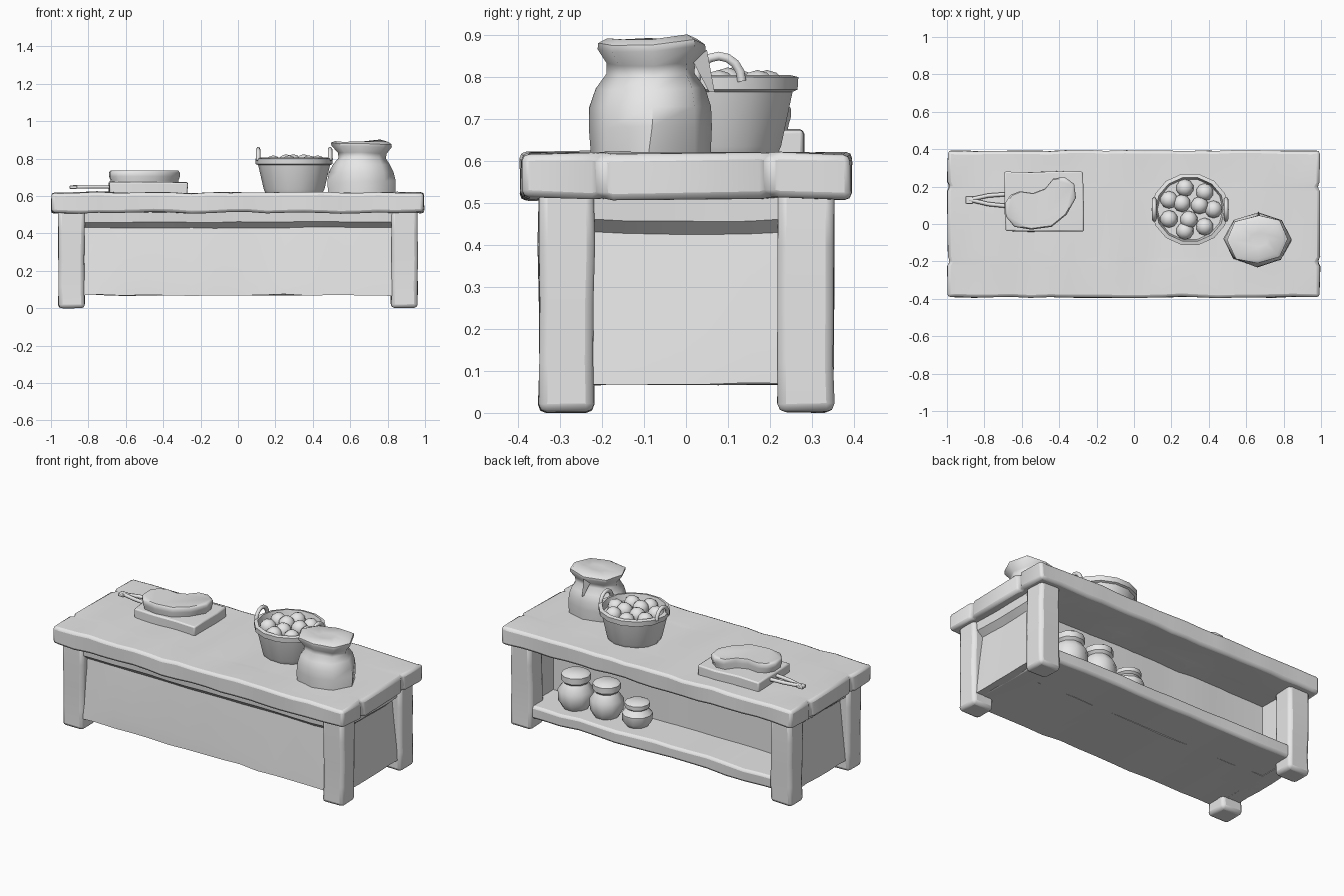
import bpy, bmesh, math
from mathutils import Vector, noise

cube = bpy.data.objects.get("Cube")
if cube:
    bpy.data.objects.remove(cube)

clay = bpy.data.materials.new("light_grey")
clay.use_nodes = True
GREY = (0.8, 0.8, 0.8, 1)
clay.diffuse_color = GREY
clay.node_tree.nodes["Principled BSDF"].inputs["Base Color"].default_value = GREY


def finish(name, bm, bevel=0, rough=0, angle=40):
    """Turn a bmesh into a worn, softly shaded object."""
    for v in bm.verts:
        v.co += noise.noise_vector(v.co * 6) * rough
    bmesh.ops.recalc_face_normals(bm, faces=bm.faces)
    mesh = bpy.data.meshes.new(name)
    bm.to_mesh(mesh)
    bm.free()
    mesh.materials.append(clay)
    ob = bpy.data.objects.new(name, mesh)
    bpy.context.collection.objects.link(ob)
    bpy.ops.object.select_all(action="DESELECT")
    ob.select_set(True)
    bpy.context.view_layer.objects.active = ob
    if bevel:
        mod = ob.modifiers.new("worn_edges", "BEVEL")
        mod.width = bevel
        mod.segments = 2
        mod.limit_method = "ANGLE"
        mod.angle_limit = math.radians(40)
    bpy.ops.object.shade_smooth_by_angle(angle=math.radians(angle))


def cut(bm, axis, places):
    """Add edge loops across the mesh at the given places on an axis."""
    normal = Vector((0, 0, 0))
    normal[axis] = 1
    for p in places:
        bmesh.ops.bisect_plane(bm, geom=bm.verts[:] + bm.edges[:] + bm.faces[:],
                               plane_co=normal * p, plane_no=normal)


def box_mesh(low, high):
    low, high = Vector(low), Vector(high)
    bm = bmesh.new()
    bmesh.ops.create_cube(bm, size=1)
    for v in bm.verts:
        v.co = (low + high) / 2 + v.co * (high - low)
    return bm


def loft(bm, rings):
    """Skin a list of equal closed rings of points and cap the ends."""
    loops = [[bm.verts.new(p) for p in ring] for ring in rings]
    for a, b in zip(loops, loops[1:]):
        for i in range(len(a)):
            j = (i + 1) % len(a)
            bm.faces.new((a[i], a[j], b[j], b[i]))
    bm.faces.new(loops[0])
    bm.faces.new(loops[-1])


def lathe(name, profile, at, sides=12, squash=1, rough=0, angle=40):
    bm = bmesh.new()
    rings = []
    for r, z in profile:
        rings.append([(at[0] + r * math.cos(math.tau * i / sides),
                       at[1] + r * squash * math.sin(math.tau * i / sides),
                       at[2] + z) for i in range(sides)])
    loft(bm, rings)
    finish(name, bm, rough=rough, angle=angle)


def tube(name, points, radius):
    data = bpy.data.curves.new(name, "CURVE")
    data.dimensions = "3D"
    data.bevel_depth = radius
    data.bevel_resolution = 1
    data.use_fill_caps = True
    line = data.splines.new("POLY")
    line.points.add(len(points) - 1)
    for p, co in zip(line.points, points):
        p.co = (*co, 1)
    data.materials.append(clay)
    ob = bpy.data.objects.new(name, data)
    bpy.context.collection.objects.link(ob)


# Table top with split plank ends
bm = box_mesh((-0.995, -0.392, 0.51), (0.995, 0.392, 0.618))
cut(bm, 0, [i / 10 - 0.95 for i in range(20)])
cut(bm, 1, [-0.2, 0.2] + [s * 0.2 + d for s in (-1, 1) for d in (-0.025, 0.025)])
for v in bm.verts:
    if abs(v.co.x) > 0.98 and abs(abs(v.co.y) - 0.2) < 0.01:
        v.co.x *= 0.985
        v.co.z += 0.006 if v.co.z < 0.57 else -0.006
finish("table_top", bm, bevel=0.016, rough=0.01)

# Legs
for sx, xname in ((-1, "right"), (1, "left")):
    for sy, yname in ((-1, "front"), (1, "back")):
        bm = box_mesh((-0.07, -0.066, 0.002), (0.07, 0.066, 0.53))
        cut(bm, 2, (0.12, 0.26, 0.4))
        for v in bm.verts:
            v.co += Vector((sx * 0.89, sy * 0.285, 0))
        finish(f"{yname}_{xname}_leg", bm, bevel=0.02, rough=0.008)

# Front and end panels, each with a jutting rail under the top
section = [(0.338, 0.07), (0.332, 0.15), (0.3, 0.43), (0.335, 0.46), (0.34, 0.525)]


def panel(name, place, half, steps, inner):
    bm = bmesh.new()
    rings = []
    for i in range(steps + 1):
        along = -half + 2 * half * i / steps
        rings.append([place(out, along, z)
                      for out, z in section + [(inner, 0.525), (inner, 0.07)]])
    loft(bm, rings)
    finish(name, bm, rough=0.008)


# The front panel is thick, leaving a shallow cupboard at the back
panel("front_panel", lambda o, a, z: (a, -o, z), 0.86, 14, -0.08)
panel("left_end_panel", lambda o, a, z: (o + 0.6, a, z), 0.25, 5, 0.25)
panel("right_end_panel", lambda o, a, z: (-o - 0.6, a, z), 0.25, 5, 0.25)

# Bottom shelf, open to the back
bm = box_mesh((-0.9, -0.32, 0.072), (0.9, 0.335, 0.15))
cut(bm, 0, [i / 8 - 0.875 for i in range(15)])
finish("bottom_shelf", bm, bevel=0.015, rough=0.01)

# Jars on the shelf
jar = [(0.075, 0), (0.1, 0.04), (0.103, 0.11), (0.07, 0.155), (0.085, 0.17),
       (0.085, 0.205), (0.06, 0.22)]
for name, x, size, tall in (("large_jar", 0.62, 1, 1), ("middle_jar", 0.41, 0.94, 0.98),
                            ("small_jar", 0.2, 0.85, 0.68)):
    lathe(name, [(r * size, z * tall) for r, z in jar], (x, 0.19, 0.145), 10)

# Basket with rim, handles and round fruit
BX, BY = 0.3, 0.078
lathe("basket", [(0.152, 0), (0.162, 0.02), (0.192, 0.15), (0.205, 0.155), (0.207, 0.185),
                 (0.185, 0.19), (0.175, 0.15)], (BX, BY, 0.615), 14, squash=0.94)
for side, name in ((-1, "right"), (1, "left")):
    arch = []
    for i in range(9):
        t = math.pi * i / 8
        arch.append((BX + side * 0.192, BY + 0.055 * math.cos(t), 0.79 + 0.06 * math.sin(t)))
    tube(f"basket_{name}_handle", arch, 0.012)
spots = [(0.125 * math.cos(math.tau * i / 7), 0.118 * math.sin(math.tau * i / 7), 0.77)
         for i in range(7)]
spots += [(0.055 * math.cos(t), 0.055 * math.sin(t), 0.776) for t in (0.4, 2.5, 4.6)]
for x, y, z in spots:
    bm = bmesh.new()
    bmesh.ops.create_icosphere(bm, subdivisions=2, radius=0.047)
    bmesh.ops.translate(bm, verts=bm.verts, vec=(BX + x, BY + y, z))
    finish("fruit", bm)

# Tied sack with a flared mouth and a hanging tie
lathe("sack", [(0.178, 0), (0.178, 0.06), (0.172, 0.11), (0.155, 0.155), (0.128, 0.19),
               (0.132, 0.215), (0.165, 0.25), (0.165, 0.265), (0.14, 0.277), (0.05, 0.27)],
      (0.662, -0.083, 0.615), 8, squash=0.82, rough=0.015, angle=50)
bm = bmesh.new()
loft(bm, [[(0.64, 0.01, 0.85), (0.69, 0.01, 0.85), (0.665, 0.05, 0.865)],
          [(0.66, 0.055, 0.765), (0.67, 0.055, 0.765), (0.665, 0.068, 0.765)]])
finish("sack_tie", bm)

# Chopping board
bm = box_mesh((-0.69, -0.04, 0.61), (-0.27, 0.28, 0.676))
cut(bm, 0, (-0.55, -0.4))
cut(bm, 1, (0.06, 0.18))
finish("chopping_board", bm, bevel=0.008, rough=0.008)

# Curved cut of food on the board
outline = [(-0.69, 0.11), (-0.685, 0.04), (-0.64, -0.015), (-0.55, -0.03), (-0.44, -0.015),
           (-0.36, 0.05), (-0.31, 0.14), (-0.32, 0.215), (-0.37, 0.25), (-0.43, 0.245),
           (-0.475, 0.19), (-0.54, 0.165), (-0.61, 0.175), (-0.66, 0.155)]
bm = bmesh.new()
loft(bm, [[(-0.5 + (x + 0.5) * s, 0.1 + (y - 0.1) * s, z) for x, y in outline]
          for s, z in ((0.94, 0.655), (0.96, 0.685), (1, 0.705), (1, 0.725), (0.95, 0.735))])
finish("food_slab", bm, angle=50)

# Forked handle beside the board
for name, y in (("upper", 0.16), ("lower", 0.095)):
    tube(f"{name}_handle_prong", [(-0.88, 0.13, 0.648), (-0.78, y * 0.7 + 0.04, 0.65),
                                  (-0.67, y, 0.65)], 0.011)
bm = box_mesh((-0.9, 0.108, 0.638), (-0.86, 0.15, 0.656))
finish("handle_end", bm, bevel=0.004)
